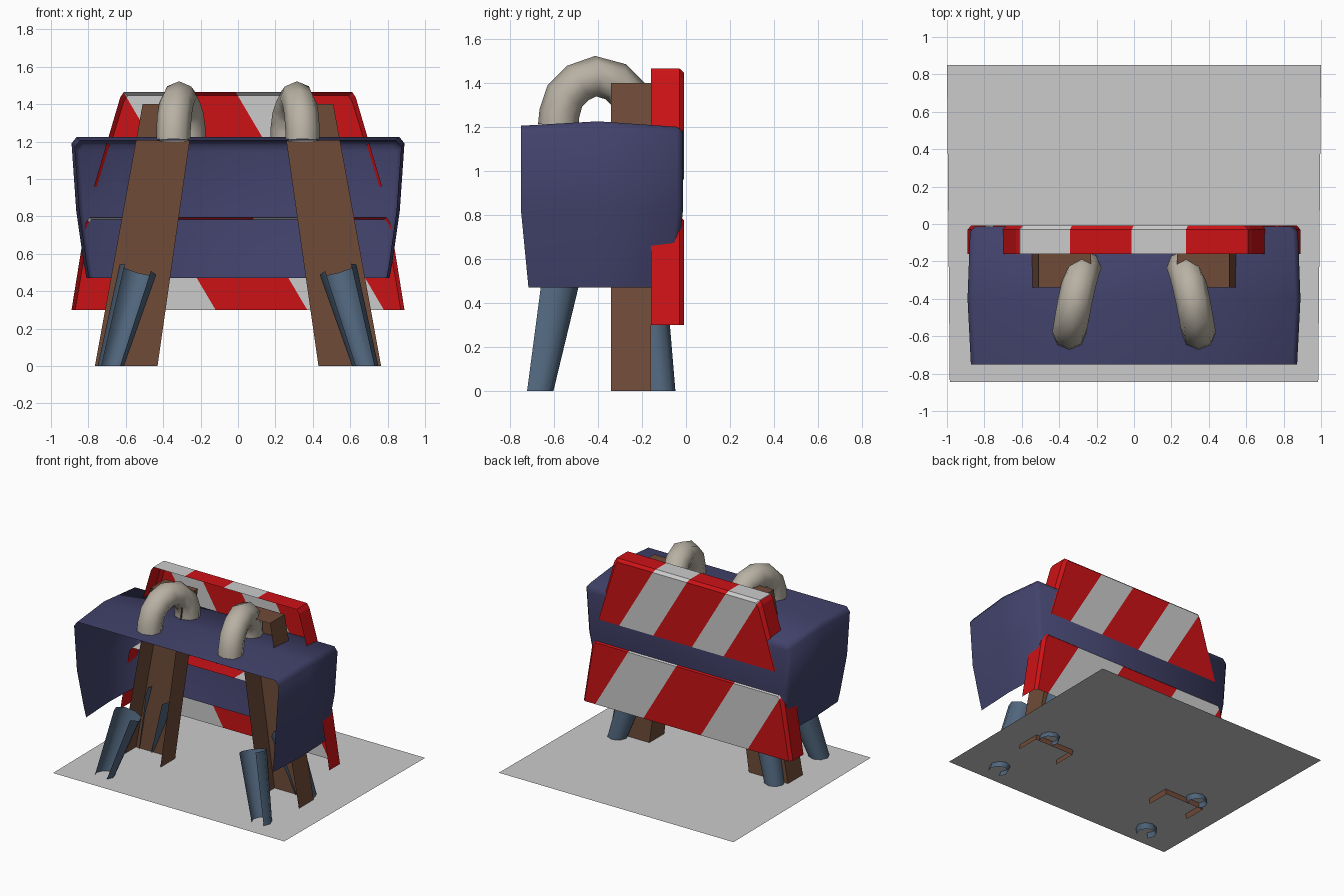
import bpy, bmesh, math
from mathutils import Vector

if "Cube" in bpy.data.objects:
    bpy.data.objects.remove(bpy.data.objects["Cube"])


def material(name, rgb):
    m = bpy.data.materials.new(name)
    m.diffuse_color = (*rgb, 1)
    m.use_nodes = True
    m.node_tree.nodes["Principled BSDF"].inputs["Base Color"].default_value = m.diffuse_color
    return m


RED = material("red", (0.60, 0.006, 0.008))
WHITE = material("white", (0.62, 0.62, 0.62))
BLUE = material("blue", (0.055, 0.055, 0.15))
STEEL = material("steel_blue", (0.08, 0.13, 0.20))
BROWN = material("brown", (0.16, 0.07, 0.04))
BONE = material("bone", (0.48, 0.44, 0.37))


def make(name, verts, faces, mats=(), angle=None):
    mesh = bpy.data.meshes.new(name)
    mesh.from_pydata([tuple(v) for v in verts], [], faces)
    for m in mats:
        mesh.materials.append(m)
    obj = bpy.data.objects.new(name, mesh)
    bpy.context.collection.objects.link(obj)
    bm = bmesh.new()
    bm.from_mesh(mesh)
    bmesh.ops.recalc_face_normals(bm, faces=bm.faces)
    bm.to_mesh(mesh)
    bm.free()
    if angle:
        bpy.ops.object.select_all(action='DESELECT')
        obj.select_set(True)
        bpy.context.view_layer.objects.active = obj
        bpy.ops.object.shade_smooth_by_angle(angle=math.radians(angle))
    return obj


def loft(rings, closed=False):
    """Join equal-length rings of points with quads."""
    n = len(rings[0])
    verts = [p for r in rings for p in r]
    faces = [(k * n + i, k * n + (i + 1) % n, (k + 1) * n + (i + 1) % n, (k + 1) * n + i)
             for k in range(len(rings) - 1) for i in range(n if closed else n - 1)]
    return verts, faces


# Floor sheet, slightly above the feet
make("base_sheet", [(-0.985, -0.845, 0.04), (0.985, -0.845, 0.04), (1, 0.85, 0.04), (-1, 0.85, 0.04)],
     [(0, 1, 2, 3)])

# Body shell: open at the front and underneath
side_profile = [(0.81, 0.47), (0.825, 0.55), (0.865, 0.83)]
stations = [(-0.75, 0.98, 1.205), (-0.40, 1.0, 1.225), (-0.04, 0.985, 1.20), (-0.013, 0.955, 1.18)]
rings = []
for y, s, top in stations:
    prof = [(x * s, z) for x, z in side_profile] + [(0.89 * s, top - 0.035), (0.862 * s, top)]
    prof += [(-x, z) for x, z in reversed(prof)]
    ring = []
    for x, z in prof:
        tuck = max(0, 0.83 - z) / 0.36 * 0.035
        ring.append((x, y + tuck * (1 if y < -0.5 else -1 if y > -0.1 else 0), z))
    rings.append(ring)
verts, faces = loft(rings)
b = len(verts) - 10
faces += [(b + i, b + i + 1, b + 8 - i, b + 9 - i) for i in range(4)]
make("body_shell", verts, faces, [BLUE], 55)


# Striped boards: open at the front and bottom, chamfered towards the back
def board(name, z0, z1, w0, w1, cuts, zref):
    def outline(y, d):
        return [(-w0 + d, y, z0), (-w1 - 0.01 + d, y, z1 - 0.03 - d), (-w1 + 0.01 + d, y, z1 - d),
                (w1 - 0.01 - d, y, z1 - d), (w1 + 0.01 - d, y, z1 - 0.03 - d), (w0 - d, y, z0)]
    v, f = loft([outline(-0.16, 0), outline(-0.03, 0), outline(-0.008, 0.02)])
    f.append(tuple(range(12, 18)))
    obj = make(name, v, f, [RED, WHITE])
    slope = 0.59
    bm = bmesh.new()
    bm.from_mesh(obj.data)
    for x in cuts:
        bmesh.ops.bisect_plane(bm, geom=bm.verts[:] + bm.edges[:] + bm.faces[:],
                               plane_co=(x, 0, zref), plane_no=(1, 0, slope))
    for face in bm.faces:
        p = face.calc_center_median()
        face.material_index = sum(p.x + slope * (p.z - zref) > x for x in cuts) % 2
    bm.to_mesh(obj.data)
    bm.free()


board("upper_board", 0.96, 1.465, 0.77, 0.62, [-0.61, -0.34, -0.01, 0.28], 1.46)
board("lower_board", 0.30, 0.795, 0.89, 0.805, [-0.52, -0.12, 0.37, 0.78], 0.30)


# Conical half-open legs
def leg(name, foot, head, side):
    foot, head = Vector(foot), Vector(head)
    axis = head - foot
    rings = [[], []]
    for i in range(7):
        a = math.radians(-45 + 45 * i)
        dx, dy = math.cos(a), math.sin(a)
        tilt = -(dx * axis.x + dy * axis.y) / axis.z
        for ring, c, r, t in ((rings[0], foot, 0.07, 0), (rings[1], head, 0.098, tilt)):
            p = c + Vector((dx, dy, t)) * r
            ring.append((p.x * side, p.y, p.z))
    v, f = loft(rings)
    make(name, v, f, [STEEL], 50)


# Curved tubular handles, ending at the top of the body
path = [(0.345, -0.58, 1.205), (0.345, -0.575, 1.26), (0.34, -0.55, 1.34), (0.33, -0.49, 1.40),
        (0.315, -0.41, 1.43), (0.295, -0.32, 1.405), (0.275, -0.255, 1.34), (0.265, -0.235, 1.26),
        (0.265, -0.235, 1.205)]


def handle(name, side):
    pts = [Vector((x * side, y, z)) for x, y, z in path]
    rings = []
    for i, p in enumerate(pts):
        t = (pts[min(i + 1, len(pts) - 1)] - pts[max(i - 1, 0)]).normalized()
        u = (Vector((1, 0, 0)) - t * t.x).normalized()
        w = t.cross(u)
        rings.append([p + (u * math.cos(k * math.pi / 4) + w * math.sin(k * math.pi / 4)) * 0.092
                      for k in range(8)])
    v, f = loft(rings, True)
    make(name, v, f, [BONE], 60)


for side, label in ((-1, "left"), (1, "right")):
    leg("front_leg_" + label, (0.68, -0.672, 0), (0.535, -0.58, 0.515), side)
    leg("back_leg_" + label, (0.68, -0.118, 0), (0.535, -0.19, 0.515), side)
    handle("handle_" + label, side)
    # Post: capped channel, open at the front
    v = [(x * side, y, z) for z, xo, xi in ((0, 0.765, 0.43), (1.4, 0.51, 0.23))
         for x, y in ((xo, -0.34), (xo, -0.16), (xi, -0.16), (xi, -0.34))]
    make("post_" + label, v, [(0, 1, 5, 4), (1, 2, 6, 5), (2, 3, 7, 6), (4, 5, 6, 7)], [BROWN])
